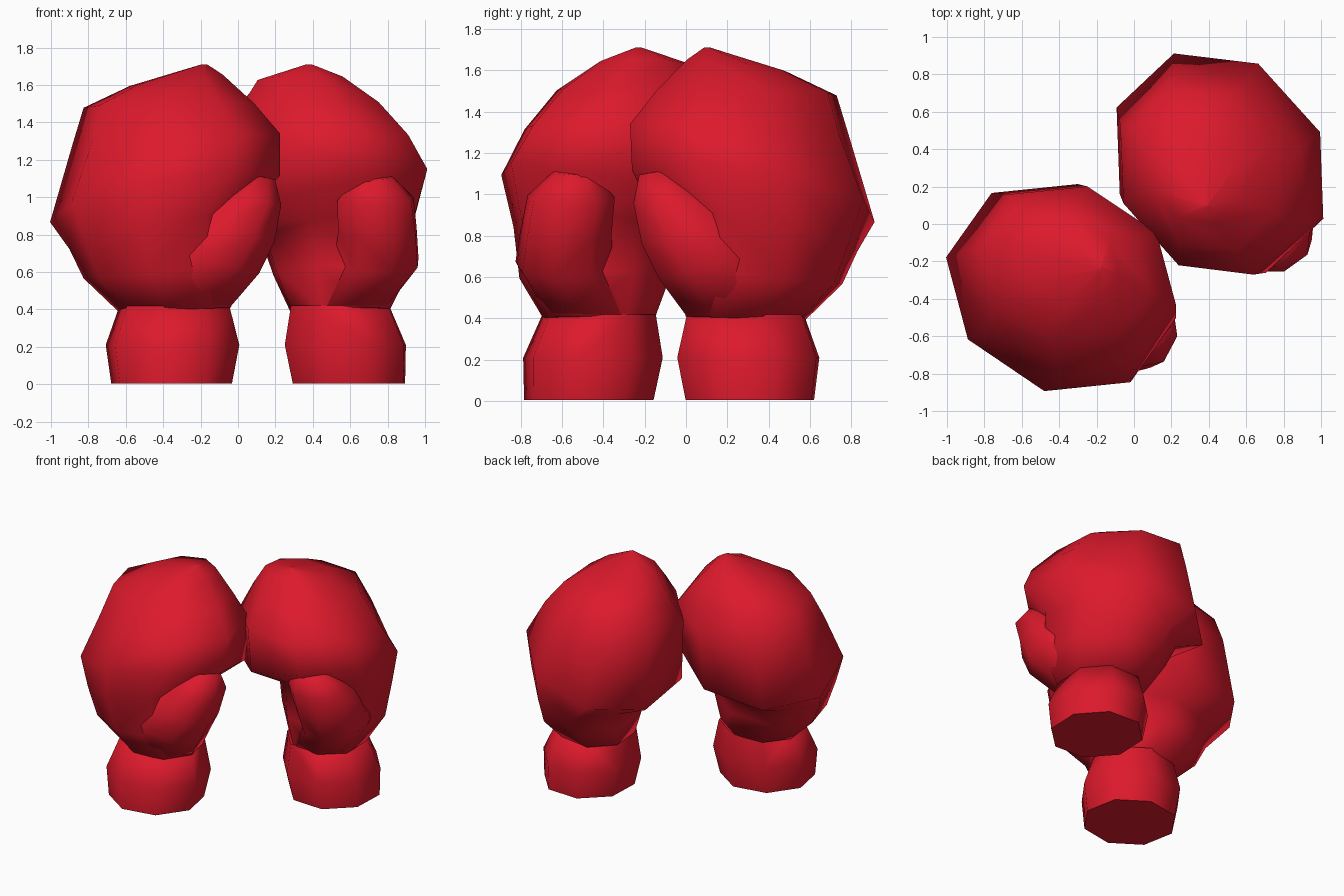
import bpy, bmesh, math
from mathutils import Matrix

if "Cube" in bpy.data.objects:
    bpy.data.objects.remove(bpy.data.objects["Cube"])

red = bpy.data.materials.new("red_leather")
red.diffuse_color = (0.72, 0.01, 0.025, 1)
red.use_nodes = True
red.node_tree.nodes["Principled BSDF"].inputs["Base Color"].default_value = red.diffuse_color

# Mirrors the left glove across the diagonal, then turns it slightly
MIRROR = Matrix(((0, -1, 0, 0), (-1, 0, 0, 0), (0, 0, 1, 0), (0, 0, 0, 1)))
PARTNER = (Matrix.Translation((0.177, -0.108, 0))
           @ Matrix.Rotation(math.radians(8), 4, "Z") @ MIRROR)


def loft(name, rings, sides=8, phase=33, skew=0.0):
    """Ring: centre x, y, z, radius x, y, slope along x, slope along y."""
    for side in ("left", "right"):
        bm = bmesh.new()
        loops = []
        for cx, cy, cz, rx, ry, sx, sy in rings:
            loop = []
            for i in range(sides):
                a = math.radians(phase) + math.tau * i / sides
                dx, dy = rx * math.cos(a), ry * math.sin(a)
                loop.append(bm.verts.new((cx + dx - skew * dy, cy + dy - skew * dx,
                                          cz + sx * dx + sy * dy)))
            loops.append(loop)
        for lo, hi in zip(loops, loops[1:]):
            for i in range(sides):
                j = (i + 1) % sides
                bm.faces.new((lo[i], lo[j], hi[j], hi[i]))
        bm.faces.new(loops[0][::-1])
        bm.faces.new(loops[-1])
        if side == "right":
            bm.transform(PARTNER)
        bmesh.ops.recalc_face_normals(bm, faces=bm.faces)
        me = bpy.data.meshes.new(f"{side}_{name}")
        bm.to_mesh(me)
        bm.free()
        me.materials.append(red)
        ob = bpy.data.objects.new(f"{side}_{name}", me)
        bpy.context.collection.objects.link(ob)
        bpy.ops.object.select_all(action="DESELECT")
        ob.select_set(True)
        bpy.context.view_layer.objects.active = ob
        bpy.ops.object.shade_smooth_by_angle(angle=math.radians(75))


# Wrist cuff
loft("cuff", [
    (-0.355, -0.47, 0.005, 0.33, 0.32, 0, 0),
    (-0.35, -0.45, 0.21, 0.365, 0.345, 0, 0),
    (-0.34, -0.42, 0.42, 0.30, 0.28, 0, 0),
])

# Padded fist, curling over a recessed palm, rising to one knuckle peak
loft("fist", [
    (-0.34, -0.42, 0.40, 0.305, 0.28, 0.03, 0),
    (-0.40, -0.44, 0.60, 0.43, 0.38, 0.08, 0),
    (-0.45, -0.43, 0.82, 0.455, 0.42, 0.20, -0.10),
    (-0.39, -0.34, 0.99, 0.62, 0.575, 0.16, -0.22),
    (-0.33, -0.29, 1.31, 0.56, 0.51, 0.05, -0.02),
    (-0.37, -0.25, 1.49, 0.46, 0.39, 0.02, -0.04),
    (-0.33, -0.20, 1.625, 0.25, 0.24, 0.12, -0.02),
    (-0.18, -0.23, 1.71, 0.015, 0.015, 0, 0),
], skew=0.07)

# Thumb with a broad root, lying against the front of the palm
loft("thumb", [
    (-0.27, -0.45, 0.42, 0.24, 0.23, 0, 0),
    (-0.15, -0.59, 0.66, 0.27, 0.24, -0.25, 0),
    (-0.05, -0.58, 0.82, 0.25, 0.225, -0.25, 0),
    (0.07, -0.555, 0.99, 0.165, 0.215, -0.2, 0),
    (0.12, -0.54, 1.11, 0.08, 0.10, -0.2, 0),
])
